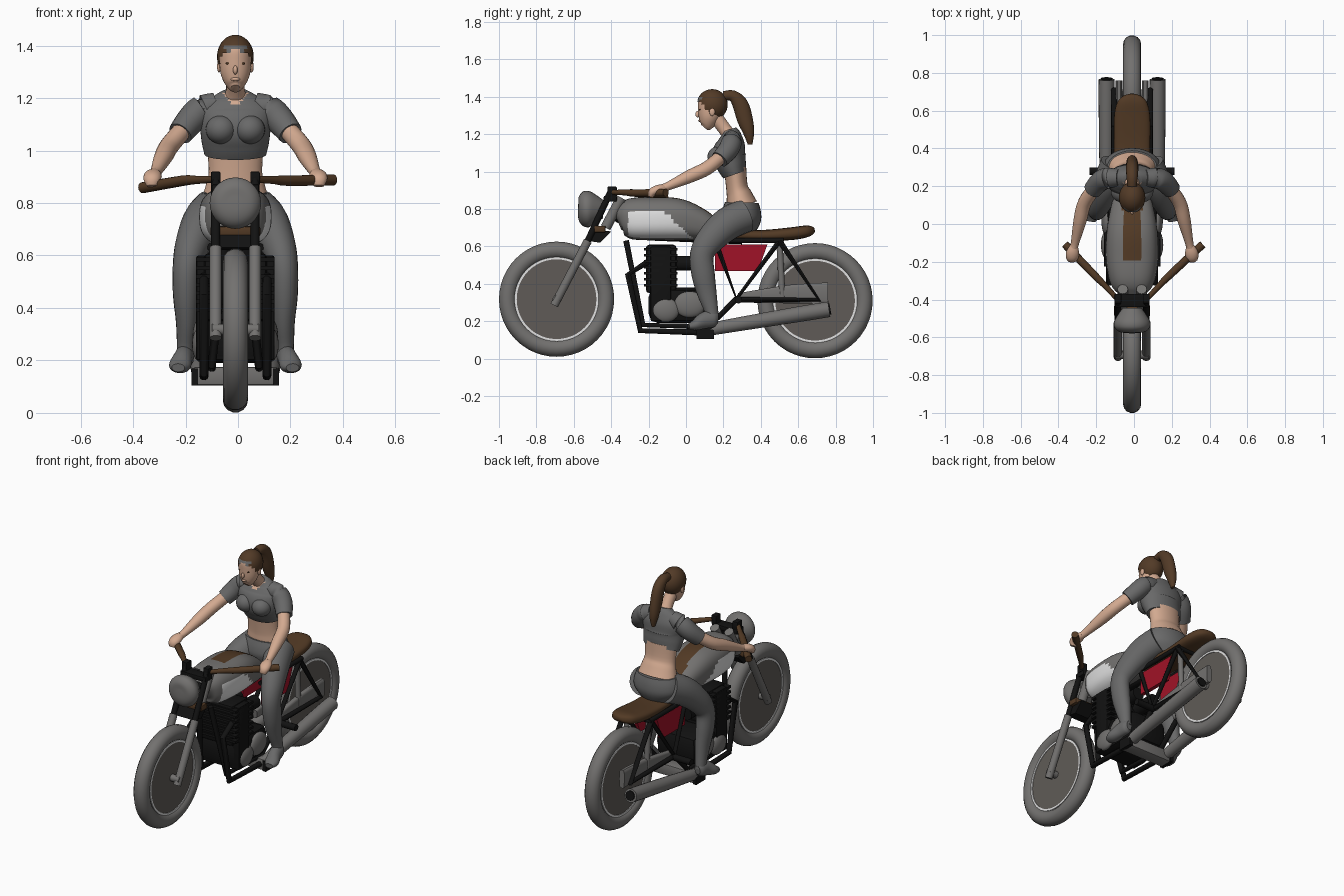
import bpy, bmesh, math
from mathutils import Vector

CX = -0.01  # the bike's middle line sits slightly left of the bounding box centre

def mat(name, r, g, b):
    m = bpy.data.materials.new(name)
    m.diffuse_color = (r, g, b, 1)
    return m

GREY = mat("metal grey", .17, .165, .16)
DARK = mat("disc grey", .115, .105, .095)
CLOTH = mat("cloth grey", .14, .14, .14)
BLACK = mat("black", .006, .006, .006)
BROWN = mat("leather brown", .085, .042, .018)
HAIR = mat("hair brown", .085, .043, .02)
SKIN = mat("skin", .65, .40, .28)
WHITE = mat("white", .75, .75, .75)
RED = mat("red", .35, .006, .02)

def finish(name, bm, mats, rule=None):
    bmesh.ops.recalc_face_normals(bm, faces=bm.faces)
    bm.normal_update()
    if rule:
        for f in bm.faces:
            f.material_index = rule(f.calc_center_median(), f.normal)
    me = bpy.data.meshes.new(name)
    bm.to_mesh(me)
    bm.free()
    for m in mats if isinstance(mats, (list, tuple)) else [mats]:
        me.materials.append(m)
    o = bpy.data.objects.new(name, me)
    o.location.x = CX
    bpy.context.collection.objects.link(o)
    return o

def loft(name, secs, mats, n=16, steps=4, p=2, rule=None):
    """Sweep ellipses through sections (x, y, z, half width, half depth)."""
    secs = [tuple(s) + (s[3],) if len(s) == 4 else tuple(s) for s in secs]
    pts = []
    for i in range(len(secs) - 1):
        p0, p1, p2, p3 = (secs[max(i - 1, 0)], secs[i], secs[i + 1], secs[min(i + 2, len(secs) - 1)])
        for k in range(steps):
            t = k / steps
            pts.append([.5 * (2 * b + (c - a) * t + (2 * a - 5 * b + 4 * c - d) * t * t
                              + (3 * b - a - 3 * c + d) * t ** 3) for a, b, c, d in zip(p0, p1, p2, p3)])
    pts.append(list(secs[-1]))
    bm, rings = bmesh.new(), []
    for i, s in enumerate(pts):
        t = (Vector(pts[min(i + 1, len(pts) - 1)][:3]) - Vector(pts[max(i - 1, 0)][:3])).normalized()
        ref = Vector((0, 1, 0)) if abs(t.x) > .9 else Vector((1, 0, 0))
        u = (ref - t * ref.dot(t)).normalized()
        v = t.cross(u)
        ring = []
        for k in range(n):
            c, d = math.cos(2 * math.pi * k / n), math.sin(2 * math.pi * k / n)
            c, d = (math.copysign(abs(q) ** (2 / p), q) for q in (c, d))
            ring.append(bm.verts.new(Vector(s[:3]) + u * c * max(s[3], .002) + v * d * max(s[4], .002)))
        rings.append(ring)
    for a, b in zip(rings, rings[1:]):
        for k in range(n):
            bm.faces.new((a[k], a[(k + 1) % n], b[(k + 1) % n], b[k]))
    bm.faces.new(rings[0])
    bm.faces.new(rings[-1])
    return finish(name, bm, mats, rule)

def tube(name, pts, r, m, n=10):
    return loft(name, [(*q, r) for q in pts], m, n, 1)

def ball(name, c, r, mats, rule=None, cut=None):
    bm = bmesh.new()
    bmesh.ops.create_uvsphere(bm, u_segments=24, v_segments=18, radius=1)
    for v in bm.verts:
        v.co = Vector(c) + Vector(a * b for a, b in zip(v.co, r))
    if cut:
        bmesh.ops.delete(bm, geom=[f for f in bm.faces if cut(f.calc_center_median())], context='FACES')
    return finish(name, bm, mats, rule)

def prism(name, yz, x0, x1, m, bevel=0):
    bm = bmesh.new()
    f = bm.faces.new([bm.verts.new((x0, y, z)) for y, z in yz])
    r = bmesh.ops.extrude_face_region(bm, geom=[f])
    bmesh.ops.translate(bm, vec=(x1 - x0, 0, 0), verts=[v for v in r["geom"] if isinstance(v, bmesh.types.BMVert)])
    if bevel:
        bmesh.ops.bevel(bm, geom=bm.edges[:], offset=bevel, segments=2, affect='EDGES', profile=.5)
    return finish(name, bm, m)

def box(name, x, y, z, m, bevel=0):
    return prism(name, [(y[0], z[0]), (y[1], z[0]), (y[1], z[1]), (y[0], z[1])], x[0], x[1], m, bevel)

def lathe(name, prof, y, z, m, n=48):
    """Spin a closed (x, radius) profile round a sideways axle."""
    bm = bmesh.new()
    rings = [[bm.verts.new((x, y + r * math.cos(2 * math.pi * k / n), z + r * math.sin(2 * math.pi * k / n)))
              for x, r in prof] for k in range(n)]
    for k in range(n):
        a, b = rings[k], rings[(k + 1) % n]
        for j in range(len(prof)):
            i = (j + 1) % len(prof)
            bm.faces.new((a[j], a[i], b[i], b[j]))
    return finish(name, bm, m)

# Wheels
for w, y, z in (("front", -.692, .318), ("rear", .69, .31)):
    lathe(w + "_tyre", [(.048 * math.cos(i * math.pi / 7), .262 + .047 * math.sin(i * math.pi / 7))
                        for i in range(14)], y, z, GREY)
    lathe(w + "_disc", [(-.03, .01), (-.03, .235), (.03, .235), (.03, .01)], y, z, DARK)
    for s in (-1, 1):
        lathe(w + "_rim_ring", [(s * .028, .213), (s * .034, .213), (s * .034, .225), (s * .028, .225)], y, z, WHITE)
    tube(w + "_axle", [(-.09, y, z), (.09, y, z)], .022, GREY, 14)

# Fork, clamps and headlight
for s in (-1, 1):
    tube("fork_lower", [(s * .075, -.705, .285), (s * .075, -.525, .63)], .023, GREY, 14)
    tube("fork_upper", [(s * .075, -.53, .62), (s * .075, -.395, .91)], .017, BLACK, 12)
    box("bar_clamp", (s * .075 - .018, s * .075 + .018), (-.42, -.37), (.865, .92), BLACK, .005)
    tube("fork_cover", [(s * .05, -.43, .70), (s * .05, -.345, .86)], .028, GREY, 12)
box("lower_clamp", (-.095, .095), (-.49, -.43), (.675, .71), BROWN, .006)
box("upper_clamp", (-.09, .09), (-.44, -.37), (.84, .87), BLACK, .005)
prism("steering_stem", [(-.53, .63), (-.46, .62), (-.40, .68), (-.48, .69)], -.075, .075, BLACK)
loft("headlight", [(0, -.578, .797, .02), (0, -.572, .797, .065), (0, -.55, .798, .092), (0, -.52, .80, .097),
                   (0, -.48, .80, .075), (0, -.445, .80, .05)], GREY, 28)
# Handlebars
for s, end, z in ((-1, .355, .858), (1, .374, .888)):
    loft("handlebar", [(s * .08, -.395, .89, .013), (s * .15, -.32, .888, .016), (s * .2, -.27, .885, .02),
                       (s * end, -.108, z, .021)], BROWN, 14, 3)

# Tank with pale side panels and a leather strap
def tank_rule(c, n):
    if abs(c.x) < .05 and n.z > .4 and -.2 < c.y < .14:
        return 2
    return int(abs(n.x) > .35 and c.y > -.31 and c.z < .79 - max(0, c.y + .12) * .95)
loft("tank", [(0, -.365, .735, .05, .05), (0, -.345, .742, .095, .085), (0, -.29, .748, .122, .11),
              (0, -.18, .748, .137, .115), (0, -.05, .745, .135, .112), (0, .06, .72, .118, .09),
              (0, .14, .69, .095, .062), (0, .18, .67, .06, .035)], [GREY, WHITE, BROWN], 48, 8, 2.6, tank_rule)
# Seat
loft("seat", [(0, .09, .665, .06, .018), (0, .2, .665, .09, .028), (0, .4, .658, .095, .03), (0, .56, .668, .096, .034),
              (0, .64, .68, .08, .032), (0, .675, .687, .05, .022), (0, .688, .69, .015, .008)], BROWN, 24, 5, 2.8)

# Engine
box("cylinder_block", (-.12, .12), (-.215, -.05), (.35, .61), BLACK, .02)
for i in range(7):
    box("cooling_fin", (-.15, .15), (-.225, -.045), (.385 + i * .032, .4 + i * .032), BLACK)
box("radiator_block", (-.15, .15), (-.19, -.08), (.2, .60), BLACK, .01)
box("crankcase", (-.14, .14), (-.2, .13), (.19, .38), BLACK, .05)
for s in (-1, 1):
    ball("crank_cover", (s * .135, -.11, .26), (.03, .075, .065), GREY)
    ball("gear_cover", (s * .135, .02, .29), (.028, .085, .07), GREY)
    tube("carburettor", [(s * .06, -.05, .51), (s * .06, .1, .51)], .04, BLACK, 14)

# Frame, headers and exhausts
for s in (-1, 1):
    x = s * .09
    tube("cradle_tube", [(s * .04, -.32, .63), (x, -.23, .18), (x, .12, .17), (s * .095, .27, .32)], .016, BLACK)
    tube("header_pipe", [(s * .12, -.2, .52), (s * .12, -.31, .45), (s * .12, -.245, .15), (s * .12, .08, .14)], .017, BLACK)
    x = s * .095
    tube("top_rail", [(x, .1, .632), (x, .52, .632)], .014, BLACK)
    tube("seat_brace", [(x, .16, .62), (x, .27, .32), (x, .5, .63)], .014, BLACK)
    tube("rear_brace", [(x, .5, .63), (x, .71, .315), (x, .26, .315)], .016, BLACK)
    tube("shock", [(s * .075, .5, .62), (s * .075, .515, .33)], .017, GREY, 12)
    loft("swing_arm", [(s * .07, .28, .325, .018, .025), (s * .07, .55, .345, .018, .05), (s * .07, .76, .35, .018, .058)], GREY, 14, 2, 4)
    tube("footpeg", [(s * .09, .28, .315), (s * .225, .28, .315)], .02, BLACK, 12)
    prism("side_panel", [(.155, .61), (.435, .61), (.385, .47), (.155, .47)], s * .065, s * .09, RED)
    loft("muffler", [(s * .13, .08, .145, .03), (s * .135, .2, .17, .036), (s * .135, .6, .237, .042),
                     (s * .135, .765, .264, .042)], GREY, 18, 3)
    tube("muffler_tip", [(s * .135, .75, .262), (s * .135, .772, .266)], .03, BLACK, 14)
    box("exhaust_cap", (s * .155 - .012, s * .155 + .012), (.055, .15), (.105, .17), BLACK)
box("exhaust_collector", (-.16, .16), (.06, .145), (.105, .175), GREY, .008)
tube("rear_cross_tube", [(-.095, .51, .63), (.095, .51, .63)], .014, BLACK)
tube("backbone", [(0, -.40, .78), (0, -.2, .66), (0, .3, .64)], .03, BLACK)

# Rider: hips, waist, shirt
loft("hips", [(0, .29, .68, .1, .08), (0, .295, .74, .15, .105), (0, .297, .79, .15, .103), (0, .298, .835, .132, .09)], CLOTH, 28)
loft("waist", [(0, .298, .82, .127, .084), (0, .285, .87, .112, .07), (0, .272, .92, .102, .058), (0, .262, 1.02, .108, .06)], SKIN, 28)
loft("shirt", [(0, .26, .985, .118, .064), (0, .245, 1.03, .128, .078), (0, .23, 1.09, .135, .09), (0, .24, 1.15, .14, .075),
               (0, .24, 1.195, .1, .055), (0, .232, 1.225, .05, .038)], [CLOTH, SKIN], 40, 7, 2,
     lambda c, n: int(c.y < .225 and c.z > 1.165 + abs(c.x) * 1.1 and abs(c.x) < .05))
# Arms and legs
for s in (-1, 1):
    ball("bust", (s * .055, .175, 1.08), (.058, .06, .055), CLOTH)
    loft("sleeve", [(s * .07, .245, 1.178, .045), (s * .13, .243, 1.155, .055), (s * .17, .225, 1.115, .055),
                    (s * .21, .18, 1.065, .048)], CLOTH, 18)
    loft("arm", [(s * .19, .2, 1.09, .036), (s * .25, .115, 1.02, .037), (s * .275, .02, .975, .035), (s * .3, -.09, .925, .023),
                 (s * .308, -.125, .912, .021)], SKIN, 16)
    loft("hand", [(s * .307, -.115, .914, .021, .019), (s * .314, -.15, .905, .034, .024), (s * .318, -.18, .888, .032, .024),
                  (s * .318, -.19, .865, .02, .014)], SKIN, 14)
    loft("leg", [(s * .085, .315, .765, .085, .09), (s * .125, .22, .72, .08, .088), (s * .165, .13, .635, .066, .076),
                 (s * .185, .085, .555, .054, .064), (s * .188, .092, .45, .05, .062), (s * .186, .112, .35, .041, .052),
                 (s * .19, .135, .26, .033, .037), (s * .192, .14, .22, .032, .036)], CLOTH, 20)
    loft("shoe", [(s * .19, .172, .215, .02, .028), (s * .192, .15, .215, .035, .045), (s * .2, .1, .205, .037, .045),
                  (s * .212, .05, .18, .042, .03), (s * .218, .015, .172, .025, .016)], CLOTH, 16)

# Neck, head and hair
loft("neck", [(0, .235, 1.19, .05, .038), (0, .205, 1.23, .036, .036), (0, .16, 1.29, .036, .038)], SKIN, 18)
loft("face", [(0, .098, 1.236, .018, .022), (0, .108, 1.25, .036, .038), (0, .12, 1.285, .054, .055), (0, .13, 1.33, .061, .067),
              (0, .137, 1.38, .06, .072), (0, .14, 1.42, .04, .05)], SKIN, 28)
ball("nose", (0, .063, 1.307), (.009, .013, .017), SKIN)
ball("lips", (0, .075, 1.272), (.018, .01, .007), SKIN)
for s in (-1, 1):
    ball("ear", (s * .062, .14, 1.32), (.008, .015, .022), SKIN)
    ball("eye", (s * .026, .077, 1.332), (.011, .007, .005), BROWN)
ball("hair", (0, .14, 1.358), (.07, .083, .083), [HAIR, CLOTH],
     lambda c, n: int(c.y < .1 and c.z < 1.405 and abs(c.x) < .04),
     lambda c: c.z < 1.375 - (c.y - .07) * 1.1)
loft("ponytail", [(0, .2, 1.405, .025, .025), (0, .25, 1.405, .03, .03), (0, .29, 1.36, .033, .042), (0, .315, 1.28, .032, .042),
                  (0, .335, 1.21, .027, .03), (0, .343, 1.145, .01, .012)], HAIR, 16)

# Smooth shading with crisp edges
for o in bpy.data.objects:
    o.select_set(True)
    bpy.context.view_layer.objects.active = o
bpy.ops.object.shade_smooth_by_angle(angle=math.radians(40))
